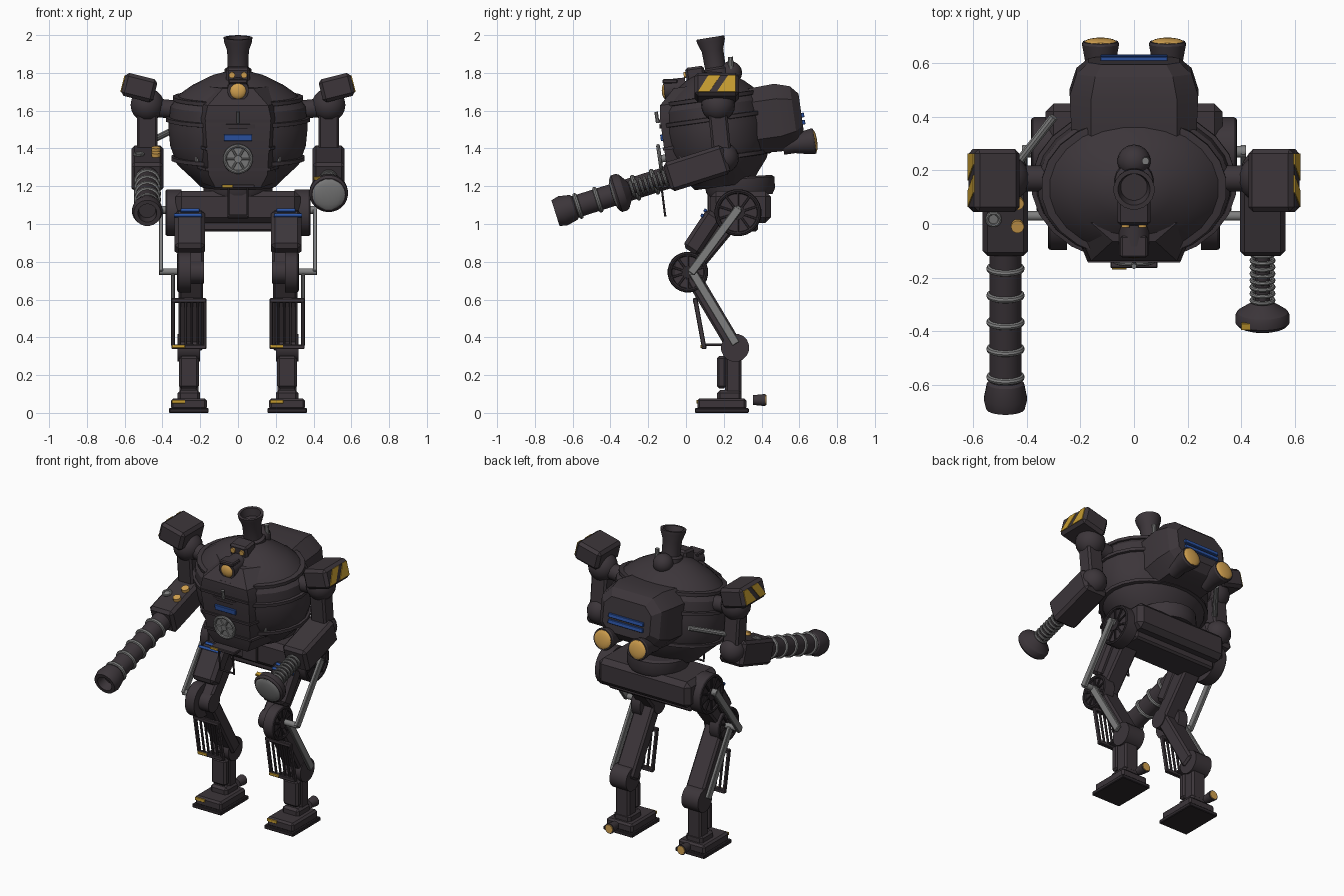
import bpy, bmesh, math
from mathutils import Vector, Matrix

if "Cube" in bpy.data.objects:
    bpy.data.objects.remove(bpy.data.objects["Cube"])

def material(name, rgb):
    m = bpy.data.materials.new(name)
    m.diffuse_color = (*rgb, 1)
    m.use_nodes = True
    m.node_tree.nodes["Principled BSDF"].inputs["Base Color"].default_value = m.diffuse_color
    return m

IRON = material("dark_iron", (0.045, 0.036, 0.042))
BLACK = material("black_iron", (0.026, 0.021, 0.025))
STEEL = material("steel_grey", (0.21, 0.21, 0.21))
AMBER = material("amber_glass", (0.65, 0.36, 0.08))
YELLOW = material("hazard_yellow", (0.56, 0.33, 0.03))
BLUE = material("blue_paint", (0.025, 0.09, 0.38))
I4 = Matrix.Identity(4)

def frame(loc, rx=0, ry=0):
    return Matrix.Translation(loc) @ Matrix.Rotation(math.radians(ry), 4, 'Y') @ Matrix.Rotation(math.radians(rx), 4, 'X')

def finish(name, bm, mat, M):
    bmesh.ops.recalc_face_normals(bm, faces=bm.faces)
    me = bpy.data.meshes.new(name)
    bm.to_mesh(me)
    bm.free()
    me.transform(M)
    me.materials.append(mat)
    ob = bpy.data.objects.new(name, me)
    bpy.context.collection.objects.link(ob)
    return ob

def box(name, loc, size, mat=IRON, M=I4, bevel=0.012, rx=0):
    bm = bmesh.new()
    bmesh.ops.create_cube(bm, size=1)
    bmesh.ops.scale(bm, vec=size, verts=bm.verts)
    b = min(bevel, min(size) * 0.25)
    bmesh.ops.bevel(bm, geom=bm.edges[:], offset=b, segments=1, affect='EDGES')
    return finish(name, bm, mat, M @ frame(loc, rx))

def beam(name, x, a, b, w, d, mat=IRON, bevel=0.012):
    # box running between two (y, z) points
    dy, dz = b[0] - a[0], b[1] - a[1]
    mid = (x, (a[0] + b[0]) / 2, (a[1] + b[1]) / 2)
    return box(name, mid, (w, d, math.hypot(dy, dz)), mat, I4, bevel, math.degrees(math.atan2(-dy, dz)))

def loft(name, rings, mat=IRON, M=I4):
    bm = bmesh.new()
    vs = [[bm.verts.new(p) for p in r] for r in rings]
    n = len(vs[0])
    for a, b in zip(vs, vs[1:]):
        for i in range(n):
            bm.faces.new((a[i], a[(i + 1) % n], b[(i + 1) % n], b[i]))
    bm.faces.new(vs[0])
    bm.faces.new(vs[-1])
    return finish(name, bm, mat, M)

def lathe(name, a, axis, prof, mat=IRON, M=I4, n=20, sx=1, sy=1):
    # profile of (distance, radius) turned about an axis from point a
    q = Vector(axis).to_track_quat('Z', 'Y').to_matrix().to_4x4()
    rings = [[(r * sx * math.cos(t), r * sy * math.sin(t), h) for t in [2 * math.pi * (i + .5) / n for i in range(n)]] for h, r in prof]
    return loft(name, rings, mat, M @ Matrix.Translation(a) @ q)

def rod(name, a, b, r, mat=IRON, M=I4, n=16, r2=None):
    d = Vector(b) - Vector(a)
    return lathe(name, a, d, [(0, r), (d.length, r if r2 is None else r2)], mat, M, n)

def ring(name, loc, axis, R, r, mat=STEEL, M=I4):
    prof = [(r * math.sin(t), R + r * math.cos(t)) for t in [2 * math.pi * i / 8 for i in range(9)]]
    return lathe(name, loc, axis, prof + [(0, R - r * .9)], mat, M, 24)

def ball(name, loc, r, mat=IRON, M=I4, scale=(1, 1, 1)):
    bm = bmesh.new()
    bmesh.ops.create_uvsphere(bm, u_segments=18, v_segments=10, radius=r)
    bmesh.ops.scale(bm, vec=scale, verts=bm.verts)
    return finish(name, bm, mat, M @ Matrix.Translation(loc))

def wheel(name, s, x0, x1, y, z, r):
    rod(name + "_disc", (s * x0, y, z), (s * (x1 - .012), y, z), r, IRON, n=24)
    ring(name + "_rim", (s * (x1 - .012), y, z), (1, 0, 0), r - .012, .012, BLACK)
    rod(name + "_hub", (s * x0, y, z), (s * x1, y, z), r * .3, BLACK)
    for k in range(5):
        box(name + "_spoke", (s * (x1 - .012), y, z), (.014, .012, 2 * r - .03), BLACK, rx=0, bevel=.002).data.transform(
            Matrix.Translation((0, y, z)) @ Matrix.Rotation(k * math.pi / 5, 4, 'X') @ Matrix.Translation((0, -y, -z)))

# Boiler torso, leaning forward
T = frame((0, .2, 1.2), 8)
PROF = [(0, .2), (.05, .25), (.12, .325), (.22, .362), (.32, .372), (.43, .36), (.49, .31), (.54, .24), (.59, .14), (.61, .07)]
lathe("boiler", (0, 0, 0), (0, 0, 1), PROF, IRON, T, 24, 1, .77)
for h, r in ((.15, .345), (.36, .374), (.47, .337)):
    lathe("boiler_strap", (0, 0, h), (0, 0, 1), [(-.012, r), (-.01, r + .01), (.01, r + .01), (.012, r)], IRON, T, 24, 1, .77)

def prow(name, levels, mat=IRON):
    loft(name, [[(-f, y, z), (f, y, z), (b, -.12, z), (-b, -.12, z)] for z, f, b, y in levels], mat, T)
prow("chest_plate", [(.03, .12, .18, -.27), (.1, .155, .225, -.285), (.4, .175, .24, -.285), (.47, .16, .23, -.275), (.55, .08, .16, -.19)])
for h in (.13, .24, .39):
    prow("chest_strap", [(h - .008, .172, .242, -.292), (h + .008, .172, .242, -.292)])
box("chest_badge_plate", (0, -.288, .3), (.15, .016, .034), BLUE, T, .002)
for x, y, z in ((0, -.3, .41), (-.222, -.2, .35), (.222, -.2, .35), (-.215, -.2, .18), (.215, -.2, .18)):
    rod("grab_handle", (x, y, z - .03), (x, y, z + .03), .01, STEEL, T, 8)

# Front hatch handwheel
ring("handwheel", (0, -.315, .19), (0, 1, 0), .07, .01, STEEL, T)
rod("handwheel_hub", (0, -.28, .19), (0, -.325, .19), .02, STEEL, T)
for k in range(3):
    c, s = .07 * math.cos(k * math.pi / 3), .07 * math.sin(k * math.pi / 3)
    rod("handwheel_spoke", (-c, -.315, .19 - s), (c, -.315, .19 + s), .006, STEEL, T, 6)

# Boarding step
box("step", (0, -.13, 1.2), (.175, .07, .02), IRON, bevel=.004)
box("step_marker", (-.055, -.166, 1.2), (.055, .008, .014), YELLOW, bevel=.001)
for x in (-.05, .05):
    rod("step_bar", (x, -.13, 1.2), (x, -.11, 1.04), .006, IRON, n=8)
rod("step_rung", (-.05, -.11, 1.045), (.05, -.11, 1.045), .006, IRON, n=8)

# Head lamp, eyes, chimney, steam dome
rod("lamp_housing", (0, 0, 1.72), (0, -.115, 1.708), .057)
ball("head_lamp", (0, -.105, 1.707), .047, AMBER, scale=(1, .5, 1))
box("lamp_hood", (0, -.085, 1.755), (.1, .08, .025))
box("head", (0, .05, 1.785), (.125, .1, .095), rx=8)
for x in (-.032, .032):
    rod("eye", (x, .01, 1.79), (x, -.012, 1.788), .016, AMBER, n=12)
lathe("chimney", (0, .165, 1.77), (0, -.165, 1), [(0, .075), (.05, .072), (.06, .056), (.15, .058), (.2, .075), (.22, .077), (.22, .06), (.17, .05)], IRON)
ball("steam_dome", (0, .235, 1.8), .062)
rod("whistle", (.043, .24, 1.8), (.043, .235, 1.885), .014, STEEL, n=10)

# Rear tank with stripes and lamps
def octagon(y, w, h, c):
    p = [(w, h - c), (w - c, h), (c - w, h), (-w, h - c), (-w, c - h), (c - w, -h), (w - c, -h), (w, c - h)]
    return [(a, y, .32 + b) for a, b in p]
loft("rear_tank", [octagon(.12, .23, .17, .07), octagon(.34, .24, .18, .08), octagon(.42, .215, .155, .07), octagon(.46, .17, .11, .05)], IRON, T)
for z in (.277, .315):
    box("rear_stripe", (0, .466, z), (.25, .016, .024), BLUE, T, .002)
for x in (-.125, .125):
    lathe("rear_lamp", (x, .34, .17), (0, 1, 0), [(0, .05), (.06, .05), (.09, .057), (.16, .07), (.17, .066)], IRON, T)
    ball("rear_lamp_lens", (x, .508, .17), .06, AMBER, T, (1, .25, 1))
rod("feed_pipe", (-.3, .4, 1.52), (-.44, .22, 1.45), .017, STEEL, n=10)

# Waist and pelvis
lathe("waist_ring", (0, .29, 1.15), (0, -.06, 1), [(0, .17), (.03, .185), (.09, .185), (.1, .17)], IRON, n=24)
box("pelvis", (0, .29, 1.09), (.66, .32, .17), bevel=.03)
box("pelvis_keel", (0, .28, .99), (.6, .2, .06))
box("pelvis_front_plate", (0, .125, 1.1), (.11, .02, .14))

# Legs
for s in (-1, 1):
    X = s * .26
    wheel("hip_wheel", s, .3, .385, .275, 1.06, .125)
    beam("thigh", s * .24, (.27, 1.06), (.01, .745), .12, .1)
    beam("thigh_armour", s * .255, (.155, 1.055), (.022, .855), .16, .1, bevel=.02)
    for k, h in ((0, 0), (1, .026)):
        box("thigh_stripe", (s * (.265 - .01 * k), .086 + h * .62, 1.045 + h), (.15 - .05 * k, .016, .018), BLUE, rx=-32, bevel=.002)
    wheel("knee_wheel", s, .25, .322, .01, .745, .108)
    rod("knee_joint", (s * .18, .01, .745), (s * .3, .01, .745), .06)
    beam("thigh_rod", s * .408, (.28, 1.085), (.025, .74), .022, .045, STEEL, .004)
    rod("thigh_rod_pin", (s * .36, .27, 1.075), (s * .418, .27, 1.075), .022, STEEL)
    rod("knee_pin", (s * .3, .03, .748), (s * .415, .03, .748), .018, STEEL)
    beam("shin", s * .25, (.025, .74), (.26, .345), .13, .085)
    beam("shin_rod", s * .345, (.035, .745), (.265, .365), .022, .045, STEEL, .004)
    # Shin grille
    g0, g1 = (.05, .595), (.095, .35)
    for k in range(6):
        beam("grille_bar", X + (k - 2.5) * .032, g0, g1, .013, .014, IRON, .003)
    for g in (g0, g1):
        box("grille_rail", (X, g[0], g[1]), (.185, .026, .024), IRON, bevel=.004)
        box("grille_bracket", (X, g[0] + .05, g[1] + .01), (.05, .1, .014), IRON, bevel=.003)
    for k in (-1, 1):
        beam("grille_side", X + k * .085, g0, g1, .016, .024, IRON, .003)
    box("grille_marker", (X - .055, .081, .352), (.068, .008, .016), YELLOW, bevel=.001)
    # Ankle and foot
    rod("ankle_joint", (X - .06, .26, .345), (X + .06, .26, .345), .075)
    box("lower_leg", (X, .25, .22), (.1, .085, .28))
    box("lower_leg_plate", (X, .188, .215), (.105, .05, .17), bevel=.015)
    box("ankle_block", (X, .23, .09), (.12, .13, .06), bevel=.02)
    box("foot", (X, .19, .047), (.19, .26, .06))
    box("sole", (X, .19, .0125), (.21, .285, .025), BLACK, bevel=.004)
    box("foot_marker", (X - .055, .059, .06), (.07, .008, .018), YELLOW, bevel=.001)
    rod("heel_nozzle", (X, .355, .068), (X, .42, .068), .026, r2=.033)
    rod("heel_glow", (X, .41, .068), (X, .425, .068), .026, AMBER)

# Arms
for s in (-1, 1):
    X = s * .48
    P = frame((s * .523, .163, 1.722), 0, -s * 14)
    box("shoulder_pad", (0, 0, 0), (.175, .235, .125), IRON, P, .018)
    x0, x1 = s * .082, s * .0915
    for pts in ([(-.1, -.045), (-.04, -.045), (.02, .045), (-.045, .045)], [(.0, -.045), (.1, -.045), (.1, .045), (.06, .045)]):
        loft("hazard_stripe", [[(x, a, b) for a, b in pts] for x in (x0, x1)], YELLOW, P)
    ball("shoulder_ball", (X, .17, 1.63), .09)
    rod("shoulder_axle", (s * .28, .17, 1.6), (X, .17, 1.62), .05)
    beam("upper_arm", X, (.165, 1.62), (.19, 1.37), .11, .1)
    ball("elbow", (X, .2, 1.35), .08)
    A = frame((X, -.1, 1.245), 17.6)
    box("forearm", (0, .165, 0), (.17, .33, .16), IRON, A, .018)

# Left cannon
A = frame((-.48, -.1, 1.245), 17.6)
lathe("cannon", (0, .02, 0), (0, -1, 0), [(0, .06), (.53, .06), (.54, .07), (.6, .082), (.64, .072), (.64, .05), (.58, .045)], IRON, A)
for y in (.07, .175, .28, .385, .495):
    ring("cannon_ring", (0, -y, 0), (0, 1, 0), .06, .012, STEEL, A)
for y in (.125, .215):
    rod("forearm_knob", (.045, y, .075), (.045, y, .1), .024, AMBER, A)
ring("forearm_gauge", (-.045, .15, .084), (0, 0, 1), .024, .007, STEEL, A)

# Right piston hammer
A = frame((.48, -.1, 1.245), 17.6)
rod("piston", (0, .02, 0), (0, -.25, 0), .028, IRON, A)
for k in range(8):
    ring("spring_coil", (0, -.012 - k * .026, 0), (0, 1, 0), .04, .0085, STEEL, A)
lathe("hammer_disc", (0, -.205, 0), (0, -1, 0), [(0, .04), (.015, .065), (.035, .095), (.05, .102), (.075, .102), (.088, .09)], IRON, A, 28)
ball("hammer_face", (0, -.29, 0), .087, STEEL, A, (1, .2, 1))
box("hammer_marker", (-.052, -.27, .083), (.055, .025, .014), YELLOW, A, .001)

bpy.ops.object.select_all(action='SELECT')
bpy.context.view_layer.objects.active = bpy.context.selected_objects[0]
bpy.ops.object.shade_smooth_by_angle(angle=math.radians(28))
